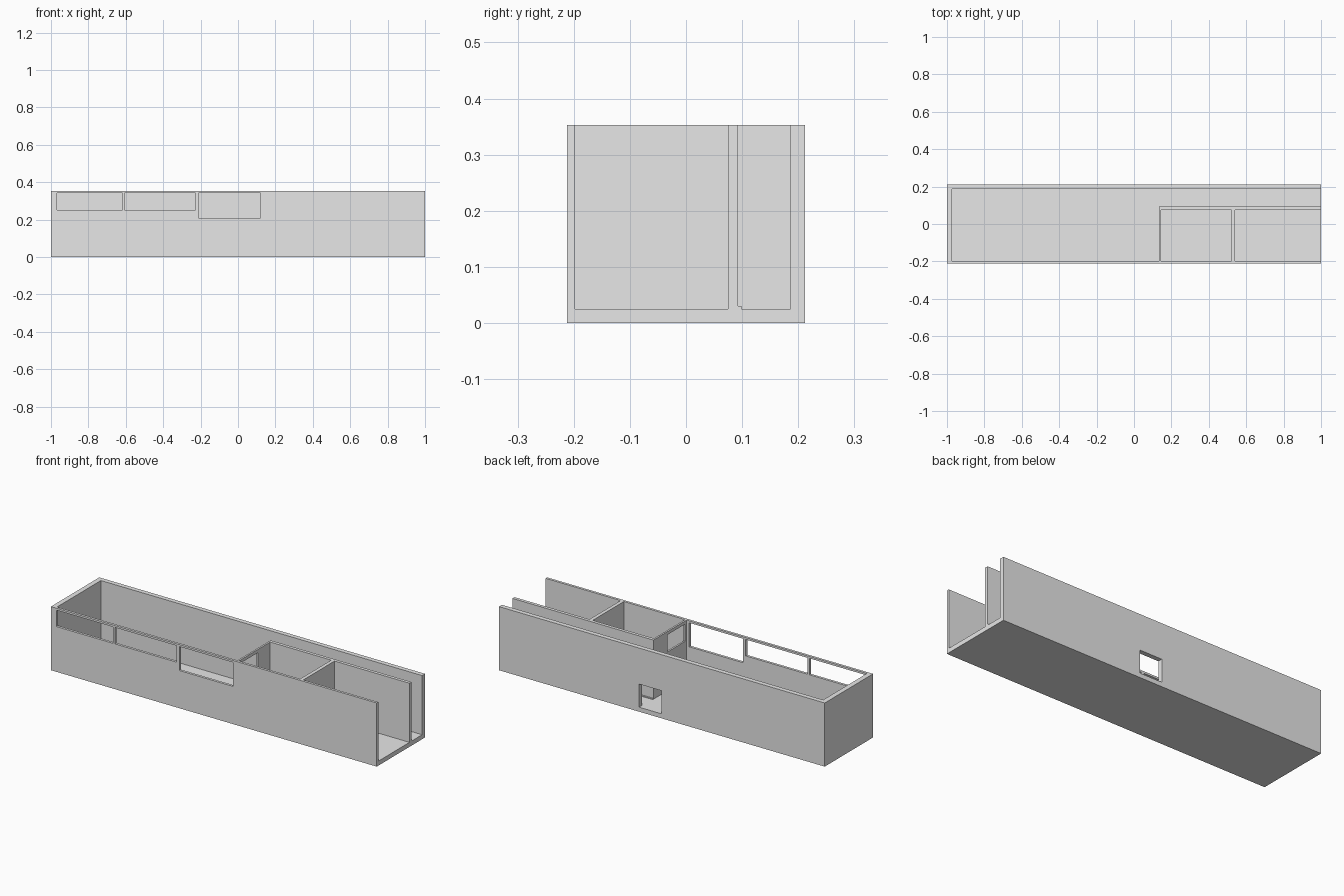
import bpy, bmesh

if "Cube" in bpy.data.objects:
    bpy.data.objects.remove(bpy.data.objects["Cube"])

grey = bpy.data.materials.new("light grey")
grey.diffuse_color = (0.8, 0.8, 0.8, 1)
grey.use_nodes = True
grey.node_tree.nodes["Principled BSDF"].inputs["Base Color"].default_value = grey.diffuse_color
H = 0.353      # overall height
F = 0.025      # floor top


def box(name, x, y, z):
    """Box from (min, max) ranges."""
    bm = bmesh.new()
    bmesh.ops.create_cube(bm, size=1)
    for v in bm.verts:
        v.co = [r[0] if c < 0 else r[1] for c, r in zip(v.co, (x, y, z))]
    me = bpy.data.meshes.new(name)
    bm.to_mesh(me)
    bm.free()
    me.materials.append(grey)
    ob = bpy.data.objects.new(name, me)
    bpy.context.collection.objects.link(ob)
    return ob


def cut(wall, x, y, z):
    """Cut a rectangular opening through a wall."""
    cutter = box(wall.name + "_cutter", x, y, z)
    cutter.hide_render = True
    cutter.hide_viewport = True
    mod = wall.modifiers.new("opening", 'BOOLEAN')
    mod.operation = 'DIFFERENCE'
    mod.solver = 'EXACT'
    mod.object = cutter


# Floor and outer walls, open at the right end
box("floor", (-1, 1), (-0.212, 0.212), (0, F))
front = box("front_wall", (-1, 1), (-0.212, -0.198), (F, H))
back = box("back_wall", (-1, 1), (0.186, 0.212), (F, H))
box("end_wall", (-1, -0.972), (-0.198, 0.186), (F, H))

# High windows in the front wall
for x0, x1, z0 in ((-0.967, -0.618, 0.251), (-0.607, -0.228, 0.251), (-0.212, 0.119, 0.209)):
    cut(front, (x0, x1), (-0.3, -0.1), (z0, 0.342))

# Doorway in the back wall, down to the floor
cut(back, (0.003, 0.14), (0.1, 0.3), (F - 0.01, 0.153))

# Corridor partition with a low skirting strip, and two cross walls
box("corridor_partition", (0.135, 1), (0.075, 0.093), (F, H))
box("skirting_strip", (0.135, 1), (0.093, 0.099), (F, 0.03))
cross = box("room_cross_wall", (0.135, 0.145), (-0.198, 0.075), (F, H))
box("second_cross_wall", (0.52, 0.54), (-0.198, 0.075), (F, H))

# Window between the hall and the first room
cut(cross, (0.05, 0.25), (-0.185, -0.03), (0.24, 0.335))
